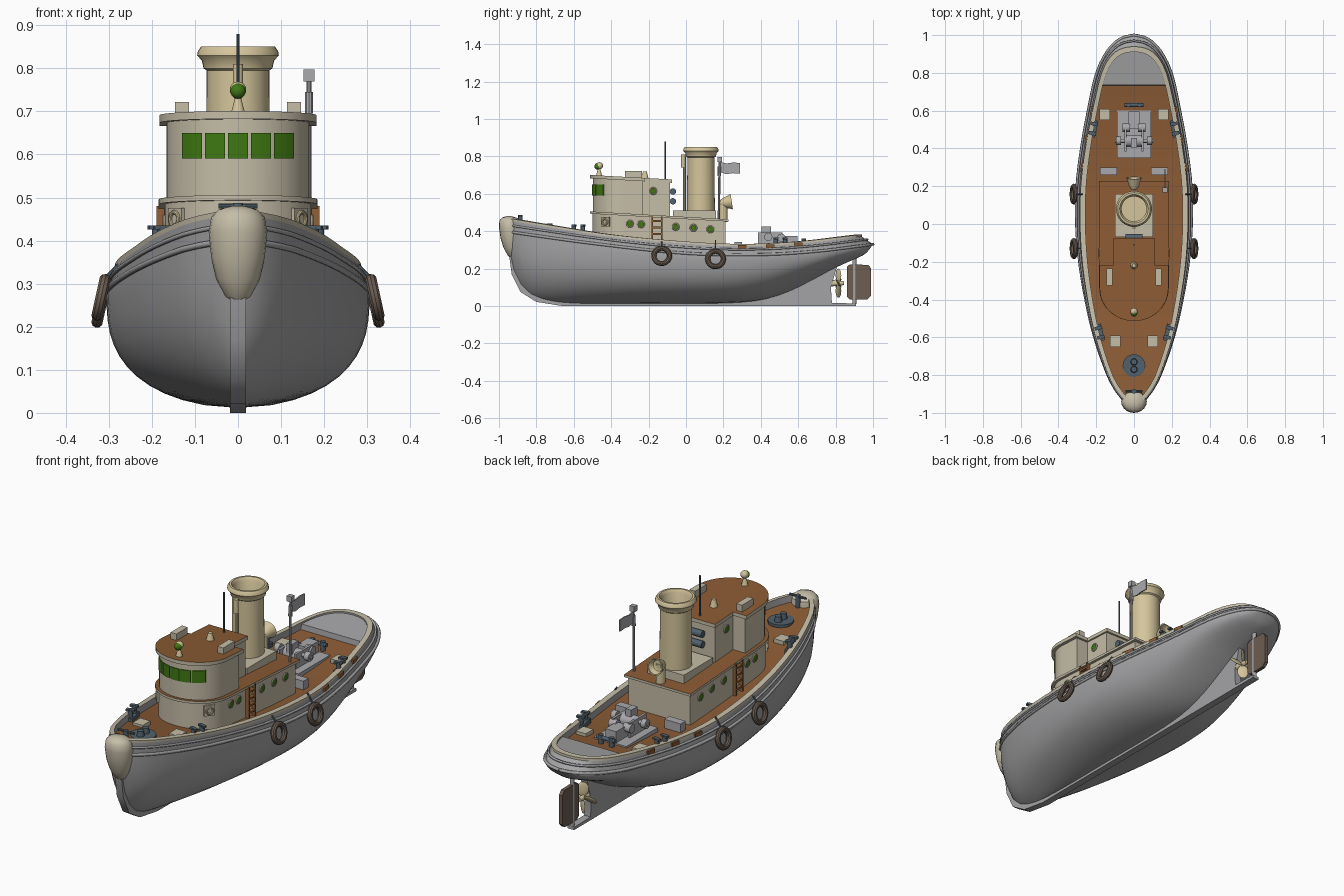
import bpy, bmesh, math
from mathutils import Vector, Matrix

if "Cube" in bpy.data.objects:
    bpy.data.objects.remove(bpy.data.objects["Cube"])

def mat(name, r, g, b):
    m = bpy.data.materials.new(name)
    m.diffuse_color = (r, g, b, 1)
    m.use_nodes = True
    m.node_tree.nodes["Principled BSDF"].inputs["Base Color"].default_value = m.diffuse_color
    return m

GREY = mat("hull grey", .37, .37, .38)
BROWN = mat("deck brown", .26, .105, .035)
STONE = mat("stone beige", .56, .51, .39)
CREAM = mat("cream", .66, .56, .33)
GREEN = mat("green glass", .05, .19, .006)
BLUE = mat("blue grey iron", .085, .12, .15)
RUBBER = mat("dark rubber", .15, .11, .085)
STEEL = mat("winch grey", .40, .40, .42)
WOOD = mat("ladder wood", .28, .12, .04)

# ---------- helpers ----------
def finish(name, bm, *mats):
    bmesh.ops.remove_doubles(bm, verts=bm.verts, dist=1e-5)
    bmesh.ops.recalc_face_normals(bm, faces=bm.faces)
    me = bpy.data.meshes.new(name)
    bm.to_mesh(me)
    ob = bpy.data.objects.new(name, me)
    bpy.context.collection.objects.link(ob)
    for m in mats:
        me.materials.append(m)
    return ob

def curve(pts, y):
    """Smooth interpolation through (y, value) points."""
    y = min(max(y, pts[0][0]), pts[-1][0])
    n = len(pts)
    i = next(k for k in range(n - 1) if y <= pts[k + 1][0])
    def slope(k):
        a, b = pts[max(k - 1, 0)], pts[min(k + 1, n - 1)]
        return (b[1] - a[1]) / (b[0] - a[0])
    (y0, v0), (y1, v1) = pts[i], pts[i + 1]
    h = y1 - y0
    t = (y - y0) / h
    return ((2*t**3 - 3*t*t + 1) * v0 + (t**3 - 2*t*t + t) * h * slope(i)
            + (3*t*t - 2*t**3) * v1 + (t**3 - t*t) * h * slope(i + 1))

def prism(name, outline, z0, z1, side, top=None):
    """Vertical prism; z0 and z1 may be functions of y."""
    f0 = z0 if callable(z0) else (lambda y: z0)
    f1 = z1 if callable(z1) else (lambda y: z1)
    bm = bmesh.new()
    lo = [bm.verts.new((x, y, f0(y))) for x, y in outline]
    hi = [bm.verts.new((x, y, f1(y))) for x, y in outline]
    bm.faces.new(lo)
    bm.faces.new(hi).material_index = 1 if top else 0
    n = len(lo)
    for i in range(n):
        j = (i + 1) % n
        bm.faces.new((lo[i], lo[j], hi[j], hi[i]))
    return finish(name, bm, side, *([top] if top else []))

def plate(name, pts, x, thick, m):
    """Plate drawn in the y-z plane."""
    bm = bmesh.new()
    a, b = ([bm.verts.new((x + s * thick / 2, y, z)) for y, z in pts] for s in (-1, 1))
    bm.faces.new(a)
    bm.faces.new(b)
    for i in range(len(pts)):
        j = (i + 1) % len(pts)
        bm.faces.new((a[i], a[j], b[j], b[i]))
    return finish(name, bm, m)

def box(name, c, s, m, rz=0):
    bm = bmesh.new()
    bmesh.ops.create_cube(bm, size=1, matrix=Matrix.Translation(c) @ Matrix.Rotation(rz, 4, 'Z') @ Matrix.Diagonal((*s, 1)))
    return finish(name, bm, m)

def cyl(name, p, q, r, m, r2=None, n=16):
    p, q = Vector(p), Vector(q)
    bm = bmesh.new()
    rot = (q - p).to_track_quat('Z', 'Y').to_matrix().to_4x4()
    bmesh.ops.create_cone(bm, cap_ends=True, segments=n, radius1=r, radius2=r if r2 is None else r2,
                          depth=(q - p).length, matrix=Matrix.Translation((p + q) / 2) @ rot)
    return finish(name, bm, m)

def ball(name, c, r, m):
    bm = bmesh.new()
    bmesh.ops.create_uvsphere(bm, u_segments=16, v_segments=10, radius=r, matrix=Matrix.Translation(c))
    return finish(name, bm, m)

def lathe(name, prof, loc, m, axis=(0, 0, 1), n=32, closed=False):
    bm = bmesh.new()
    M = Matrix.Translation(loc) @ Vector(axis).to_track_quat('Z', 'Y').to_matrix().to_4x4()
    rings = [[bm.verts.new(M @ Vector((r * math.cos(a), r * math.sin(a), z)))
              for a in (2 * math.pi * k / n for k in range(n))] for r, z in prof]
    for i in range(len(rings) if closed else len(rings) - 1):
        A, B = rings[i], rings[(i + 1) % len(rings)]
        for k in range(n):
            bm.faces.new((A[k], A[(k + 1) % n], B[(k + 1) % n], B[k]))
    return finish(name, bm, m)

def torus(name, loc, R, r, m, axis, n=28):
    prof = [(R + r * math.cos(a), r * math.sin(a)) for a in (math.pi * k / 5 for k in range(10))]
    return lathe(name, prof, loc, m, axis, n, True)

# ---------- hull lines ----------
SHEER = [(-.97, .472), (-.7, .428), (-.4, .382), (0, .345), (.3, .332), (.6, .345), (.94, .383)]
WIDTH = [(-.97, 0), (-.94, .045), (-.88, .095), (-.8, .138), (-.6, .208), (-.4, .255), (-.2, .288), (0, .304),
         (.2, .302), (.4, .278), (.6, .242), (.8, .197), (.9, .15), (.96, .1), (.99, .05), (1, 0)]
KNUCKLE = [(-.97, .40), (-.5, .335), (0, .282), (.4, .275), (.7, .293), (1, .33)]
KEEL = [(-.97, .40), (-.94, .26), (-.92, .17), (-.87, .085), (-.8, .04), (-.65, .014), (-.2, .012), (.2, .014),
        (.4, .03), (.55, .075), (.7, .15), (.8, .205), (.9, .25), (.96, .28), (1, .33)]
FULL = [(-.97, 1), (-.7, .75), (-.4, .55), (0, .5), (.3, .55), (.6, .85), (.8, .8), (1, .6)]
LEAN = [(-.97, 1), (-.5, .97), (0, .94), (.5, .92), (.8, .87), (1, .8)]

def top_edge(y):
    yt = y - .06 * max(0, (y - .8) / .2) ** 2
    return Vector((curve(WIDTH, y) * curve(LEAN, y), yt, curve(SHEER, yt)))

def knuckle(y):
    return Vector((curve(WIDTH, y), y, curve(KNUCKLE, y)))

def deck_z(y):
    return curve(SHEER, y) - .035

def section(y):
    k, t = knuckle(y), top_edge(y)
    zb, e = curve(KEEL, y), curve(FULL, y)
    pts = []
    for i in range(13):
        u = (i / 12) ** 1.5
        pts.append(Vector((k.x * (1 - (1 - u) ** 2.8) ** e, y, zb + (k.z - zb) * u)))
    inner = Vector((t.x * .9, t.y * .97, t.z))
    d = t.z - (.008 if inner.y > .736 else .035)
    pts += [t - Vector((0, 0, .012)), t, inner, Vector((inner.x, inner.y, d)), Vector((0, inner.y, d))]
    return pts

STATIONS = [-.97, -.96, -.945, -.92, -.88, -.83] + [-.77 + .06 * i for i in range(26)] + \
           [.757, .76, .8, .85, .89, .92, .945, .965, .98, .99, .996, 1]
bm = bmesh.new()
for s in (-1, 1):
    rows = [[bm.verts.new((s * p.x, p.y, p.z)) for p in section(y)] for y in STATIONS]
    for A, B in zip(rows, rows[1:]):
        for j in range(len(A) - 1):
            f = bm.faces.new((A[j], B[j], B[j + 1], A[j + 1]))
            aft = (A[-1].co.y + B[-1].co.y) / 2 > .735
            f.material_index = 1 if j in (13, 14) else 2 if j == 16 and not aft else 0
bmesh.ops.remove_doubles(bm, verts=bm.verts, dist=1e-5)
bmesh.ops.dissolve_degenerate(bm, dist=1e-5, edges=bm.edges)
finish("hull", bm, GREY, STONE, BROWN)

# stem, keel, skeg and shoe
plate("keel", [(-.975, .42), (-.947, .28), (-.932, .17), (-.885, .075), (-.8, .022), (-.66, 0), (.91, 0), (.91, .014),
               (.78, .016), (.775, .1), (.81, .22), (.7, .2), (.5, .09), (.3, .05), (-.6, .05), (-.8, .09),
               (-.88, .2), (-.92, .42)], 0, .036, GREY)

# rubbing strakes along both sides
for s in (-1, 1):
    for u, r in ((0, .008), (.5, .006)):
        cu = bpy.data.curves.new("rubbing_strake", 'CURVE')
        cu.dimensions, cu.bevel_depth, cu.bevel_resolution = '3D', r, 1
        sp = cu.splines.new('POLY')
        sp.points.add(len(STATIONS) - 1)
        for p, y in zip(sp.points, STATIONS):
            v = knuckle(y).lerp(top_edge(y), u)
            p.co = (s * v.x, v.y, v.z, 1)
        cu.materials.append(GREY)
        bpy.context.collection.objects.link(bpy.data.objects.new("rubbing_strake", cu))

# bow fender
bm = bmesh.new()
rings = []
for z, w, d, yc in ((.258, .012, .01, -.93), (.27, .03, .028, -.925), (.31, .05, .045, -.93), (.36, .062, .054, -.937),
                    (.42, .068, .06, -.94), (.455, .062, .056, -.942), (.472, .045, .04, -.945), (.48, .015, .015, -.947)):
    rings.append([bm.verts.new((w * math.sin(a), yc - d * math.cos(a), z)) for a in (math.pi * k / 10 for k in range(20))])
for A, B in zip(rings, rings[1:]):
    for k in range(20):
        bm.faces.new((A[k], A[(k + 1) % 20], B[(k + 1) % 20], B[k]))
bm.faces.new(rings[0])
bm.faces.new(rings[-1])
finish("bow_fender", bm, STONE)

# rudder and propeller
plate("rudder", [(.86, .05), (.875, .035), (.97, .035), (.99, .055), (.99, .2), (.975, .22), (.875, .222), (.86, .21)], 0, .018, RUBBER)
cyl("rudder_stock", (0, .9, .01), (0, .9, .27), .011, GREY)
cyl("propeller_hub", (0, .775, .122), (0, .845, .122), .018, CREAM, .01)
for k in range(4):
    bm = bmesh.new()
    bmesh.ops.create_uvsphere(bm, u_segments=12, v_segments=8, radius=1, matrix=Matrix.Translation((0, .815, .122))
        @ Matrix.Rotation(k * math.pi / 2, 4, 'Y') @ Matrix.Translation((0, 0, .042))
        @ Matrix.Rotation(.6, 4, 'Z') @ Matrix.Diagonal((.027, .005, .036, 1)))
    finish("propeller_blade", bm, CREAM)

# ---------- deckhouse and wheelhouse ----------
def arc(a, d, x):
    return (x, -.34 - d * math.sqrt(max(0, 1 - (x / a) ** 2)))

def front(a, d):
    return [arc(a, d, a * math.sin(math.pi * (k / 24 - .5))) for k in range(25)]

def tee(a, d, y1, b, y2):
    return front(a, d) + [(a, y1), (b, y1), (b, y2), (-b, y2), (-b, y1), (-a, y1)]

house_top = lambda y: .505 - .057 * (y + .5)
roof_top = lambda y: .70 - .055 * (y + .5)
prism("deckhouse", front(.17, .16) + [(.17, .21), (-.17, .21)], .29, lambda y: house_top(y) - .005, STONE)
prism("deckhouse_roof", front(.184, .174) + [(.184, .228), (-.184, .228)], lambda y: house_top(y) - .012, house_top, STONE, BROWN)
prism("wheelhouse", tee(.166, .158, -.23, .1, -.085), .47, lambda y: roof_top(y) - .008, STONE)
prism("wheelhouse_roof", tee(.182, .174, -.218, .108, -.075), lambda y: roof_top(y) - .018, roof_top, STONE, BROWN)
for k in range(-2, 3):
    xs = [k * .0535 - .0235 + .047 * i / 4 for i in range(5)]
    prism("bridge_window", [arc(.17, .162, x) for x in xs] + [arc(.163, .155, x) for x in reversed(xs)], .59, .65, GREEN)
for s in (-1, 1):
    for y, z, x in ((-.3, .44, .17), (-.24, .437, .17), (-.055, .423, .17), (.04, .418, .17), (.13, .41, .17), (-.175, .615, .1)):
        cyl("porthole", (s * (x - .005), y, z), (s * (x + .005), y, z), .015, GREEN)
        torus("porthole_rim", (s * (x + .002), y, z), .017, .004, STONE, (1, 0, 0), 16)
    c = Vector((s * .142, -.43, .45))
    nrm = Vector((s * .82 / .17, -.57 / .16, 0)).normalized()
    box("corner_hatch", c, (.012, .052, .052), STONE, math.atan2(nrm.y, nrm.x))
    torus("corner_hatch_ring", c + nrm * .007, .016, .005, CREAM, nrm, 16)
    for y in (-.18, -.13):
        box("ladder_rail", (s * .18, y, .395), (.018, .008, .17), WOOD)
    for z in (.35, .385, .42, .455):
        box("ladder_rung", (s * .18, -.155, z), (.016, .05, .009), WOOD)
    # vent boxes on the wheelhouse roof
    box("roof_vent", (s * .13, -.28, .705), (.032, .09, .034), STONE)

# roof lights, mast and wall lamps
cyl("searchlight_stand", (0, -.465, .69), (0, -.465, .735), .018, CREAM, .006)
ball("searchlight", (0, -.463, .75), .019, CREAM)
ball("searchlight_lens", (0, -.472, .747), .018, GREEN)
cyl("roof_horn", (0, -.22, .68), (0, -.22, .72), .02, CREAM, .01)
cyl("radio_mast", (0, -.11, .66), (0, -.11, .88), .004, BLUE, n=8)
for z in (.56, .612):
    cyl("wall_lamp", (-.045, -.07, z), (.045, -.07, z), .017, BLUE)

# ---------- funnel, whistle, cowl, flag ----------
box("funnel_base", (0, .045, .485), (.2, .23, .05), STONE)
lathe("funnel", [(.074, .49), (.073, .795), (.08, .8), (.084, .818), (.095, .83), (.093, .84), (.086, .85), (.076, .85),
                 (.066, .835), (.066, .6), (0, .6)], (0, .08, 0), CREAM, n=36)
cyl("whistle_pipe", (0, -.008, .5), (0, -.008, .8), .008, CREAM, n=10)
cyl("whistle", (0, -.015, .74), (0, -.015, .81), .012, CREAM)
cyl("cowl_pipe", (0, .2, .45), (0, .2, .56), .022, CREAM)
lathe("cowl_mouth", [(0, -.025), (.018, -.02), (.028, 0), (.034, .022), (.042, .04), (.036, .04), (.026, .015), (0, .01)],
      (0, .205, .552), CREAM, (0, 1, .15), 20)
cyl("flag_pole", (.165, .175, .46), (.165, .18, .79), .006, STEEL, n=10)
cyl("flag_pole_sleeve", (.165, .178, .695), (.165, .179, .745), .01, STEEL, n=10)
box("stern_lamp", (.165, .18, .783), (.026, .024, .028), STEEL)
plate("flag", [(.185, .715), (.215, .705), (.25, .71), (.29, .708), (.29, .765), (.25, .767), (.215, .762), (.185, .77)], .165, .006, STEEL)

# ---------- deck fittings ----------
def bitts(x, y, rz):
    z = deck_z(y)
    box("bitt_plate", (x, y, z + .012), (.035, .09, .024), BLUE, rz)
    for o in (-.025, .025):
        px, py = x - o * math.sin(rz), y + o * math.cos(rz)
        cyl("bitt_post", (px, py, z), (px, py, z + .058), .012, BLUE)
        box("bitt_cap", (px, py, z + .058), (.04, .018, .01), BLUE, rz)

for s in (-1, 1):
    bitts(s * .182, -.575, s * -.25)
    bitts(s * .215, .505, s * .2)
    box("fore_hatch", (s * .1, -.62, deck_z(-.62) + .01), (.055, .06, .02), STONE)
    box("aft_hatch", (s * .155, .58, deck_z(.58) + .01), (.055, .06, .02), STONE)
    box("deck_locker", (s * .135, .28, deck_z(.28) + .022), (.09, .04, .044), STEEL)
    # freeing ports
    for y in (.3, .45, .6):
        p = knuckle(y).lerp(top_edge(y), .74)
        box("freeing_port", (s * p.x, y, p.z), (.009, .045, .02), BROWN, s * .18)
    # tyre fenders on ropes
    for y, z in ((-.13, .268), (.158, .252)):
        torus("tyre_fender", (s * .318, y, z), .042, .0135, RUBBER, (s, 0, .22))
        cyl("tyre_rope", (s * .272, y, .35), (s * .303, y, z + .05), .004, BLUE, n=6)

z = deck_z(-.75)
cyl("capstan_base", (0, -.75, z), (0, -.75, z + .014), .06, BLUE, n=24)
for y in (-.77, -.73):
    cyl("capstan", (0, y, z), (0, y, z + .04), .02, BLUE, .015)
cyl("bow_post", (0, -.885, .42), (0, -.885, .487), .012, BLUE)
cyl("bow_crossbar", (-.045, -.885, .48), (.045, -.885, .48), .006, BLUE, n=8)
cyl("tow_bar", (-.05, .63, .345), (.05, .63, .345), .01, BLUE)
for x in (-.03, .03):
    cyl("tow_bar_post", (x, .63, .31), (x, .63, .36), .012, BLUE)

# towing winch
box("winch_bed", (0, .475, .308), (.18, .25, .022), STEEL)
cyl("winch_drum", (-.05, .44, .362), (.05, .44, .362), .032, STEEL, n=20)
cyl("winch_shaft", (-.1, .44, .37), (.1, .44, .37), .01, STEEL)
for s in (-1, 1):
    box("winch_frame", (s * .045, .45, .355), (.012, .13, .075), STEEL)
    cyl("winch_warping_head", (s * .07, .44, .37), (s * .095, .44, .37), .022, STEEL)
    cyl("winch_roller", (s * .02, .51, .365), (s * .06, .51, .365), .022, STEEL)
box("winch_motor", (0, .55, .345), (.06, .09, .06), STEEL)
box("winch_gearbox", (0, .43, .40), (.03, .05, .05), STEEL)

bpy.ops.object.select_all(action='DESELECT')
for ob in bpy.context.scene.objects:
    if ob.type == 'MESH':
        ob.select_set(True)
        bpy.context.view_layer.objects.active = ob
bpy.ops.object.shade_smooth_by_angle(angle=math.radians(35))
